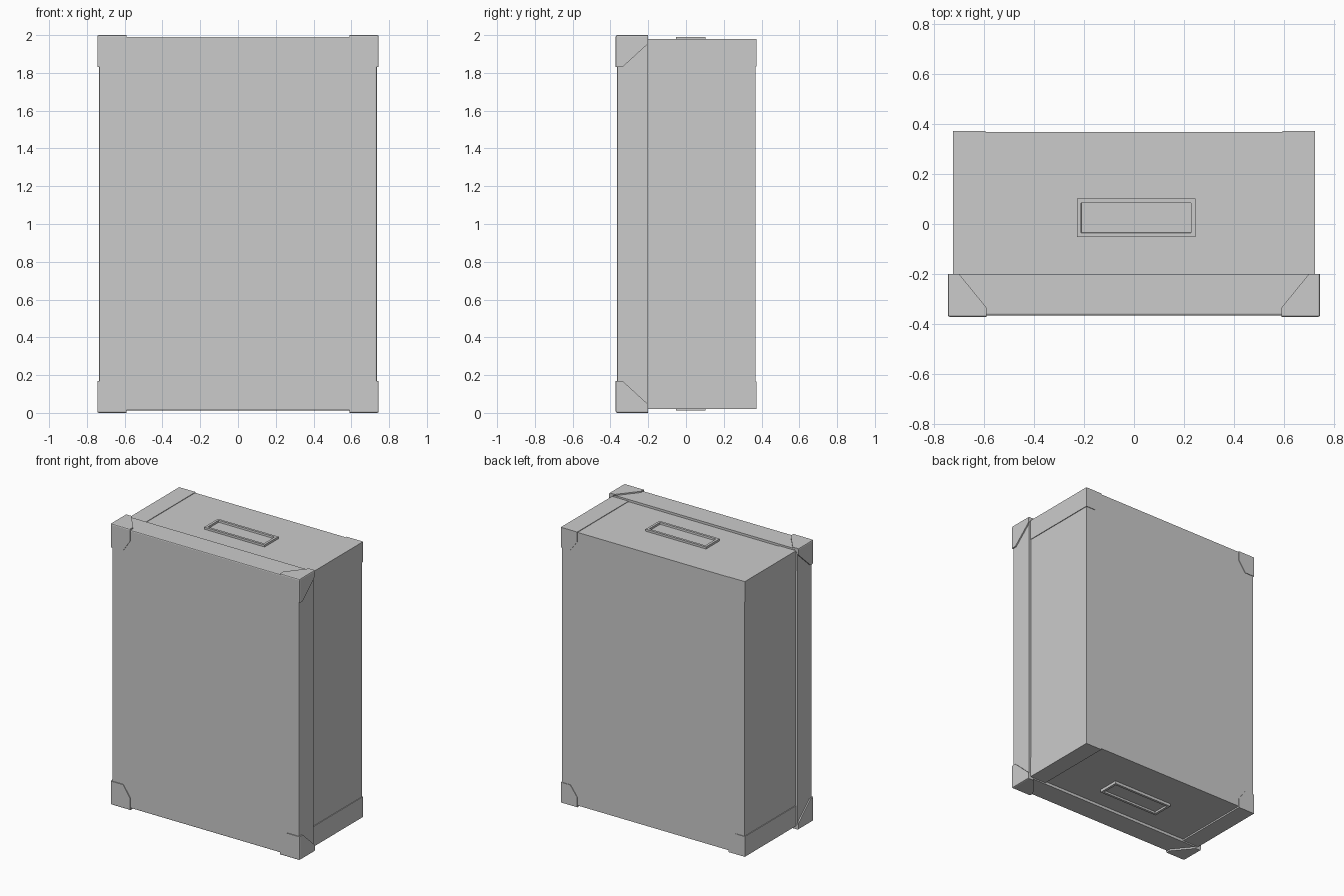
import bpy, bmesh

if "Cube" in bpy.data.objects:
    bpy.data.objects.remove(bpy.data.objects["Cube"])


def finish(bm, name):
    bmesh.ops.recalc_face_normals(bm, faces=bm.faces)
    me = bpy.data.meshes.new(name)
    bm.to_mesh(me)
    bm.free()
    ob = bpy.data.objects.new(name, me)
    bpy.context.collection.objects.link(ob)
    return ob


def bevel_outer(bm, lo, hi, width, front_only=True):
    """Round the edges lying on two outer planes (max x, max z, min y)."""
    def planes(v):
        return {k for k, t in (("x", abs(v.co.x - hi[0]) < 1e-4),
                               ("y", abs(v.co.y - lo[1]) < 1e-4),
                               ("z", abs(v.co.z - hi[2]) < 1e-4)) if t}
    edges = [e for e in bm.edges if len(planes(e.verts[0]) & planes(e.verts[1])) >= 2]
    bmesh.ops.bevel(bm, geom=edges, offset=width, segments=2, profile=0.5, affect='EDGES')


def hull(points):
    bm = bmesh.new()
    for p in points:
        bm.verts.new(p)
    bmesh.ops.convex_hull(bm, input=bm.verts)
    bmesh.ops.dissolve_limit(bm, angle_limit=0.01, verts=bm.verts, edges=bm.edges)
    return bm


def box(name, lo, hi, bevel=0.0):
    bm = hull([(x, y, z) for x in (lo[0], hi[0]) for y in (lo[1], hi[1]) for z in (lo[2], hi[2])])
    if bevel:
        front = [e for e in bm.edges if all(abs(v.co.y - lo[1]) < 1e-5 for v in e.verts)]
        bmesh.ops.bevel(bm, geom=front, offset=bevel, segments=2, profile=0.5, affect='EDGES')
    return finish(bm, name)


def mirror_copies(bm, name):
    """Four corner pieces, mirrored about x = 0 and z = 1."""
    for axis in (0, 2):
        dup = bmesh.ops.duplicate(bm, geom=bm.verts[:] + bm.edges[:] + bm.faces[:])
        for v in (g for g in dup["geom"] if isinstance(g, bmesh.types.BMVert)):
            if axis == 0:
                v.co.x = -v.co.x
            else:
                v.co.z = 2.0 - v.co.z
    return finish(bm, name)


# Main body and lid
box("case_body", (-0.719, -0.205, 0.032), (0.719, 0.369, 1.975))
box("case_lid", (-0.736, -0.366, 0.012), (0.736, -0.203, 1.991), 0.007)

# Lid corner protectors: chamfered at the front, tapering along the sides
outline = [(0.59, 2.0), (0.745, 2.0), (0.745, 1.832), (0.645, 1.832), (0.59, 1.915)]
pts = [(x, y, z) for x, z in outline for y in (-0.372, -0.335)]
pts += [(0.70, -0.2, 2.0), (0.745, -0.2, 2.0), (0.745, -0.2, 1.955)]
bm = hull(pts)
bevel_outer(bm, (0, -0.372, 0), (0.745, 0, 2.0), 0.008)
mirror_copies(bm, "lid_corners")

# Body corner protectors: full-depth caps with a chamfered back tab
outline = [(0.595, 1.979), (0.724, 1.979), (0.724, 1.835), (0.65, 1.835), (0.595, 1.91)]
bm = hull([(x, y, z) for x, z in outline for y in (-0.203, 0.373)])
mirror_copies(bm, "body_corners")

# Recessed handles on the top and bottom
for name, base, rim in (("top_handle", 1.965, 1.990), ("bottom_handle", 0.042, 0.012)):
    bm = hull([(x, y, z) for x in (-0.229, 0.246) for y in (-0.052, 0.102) for z in (base, rim)])
    bmesh.ops.recalc_face_normals(bm, faces=bm.faces)
    out = [f for f in bm.faces if all(abs(v.co.z - rim) < 1e-5 for v in f.verts)]
    bmesh.ops.inset_region(bm, faces=out, thickness=0.024)
    step = 0.013 if rim < base else -0.013
    lower = bmesh.ops.inset_region(bm, faces=out, thickness=0.002)
    for v in out[0].verts:
        v.co.z += step
    finish(bm, name)
